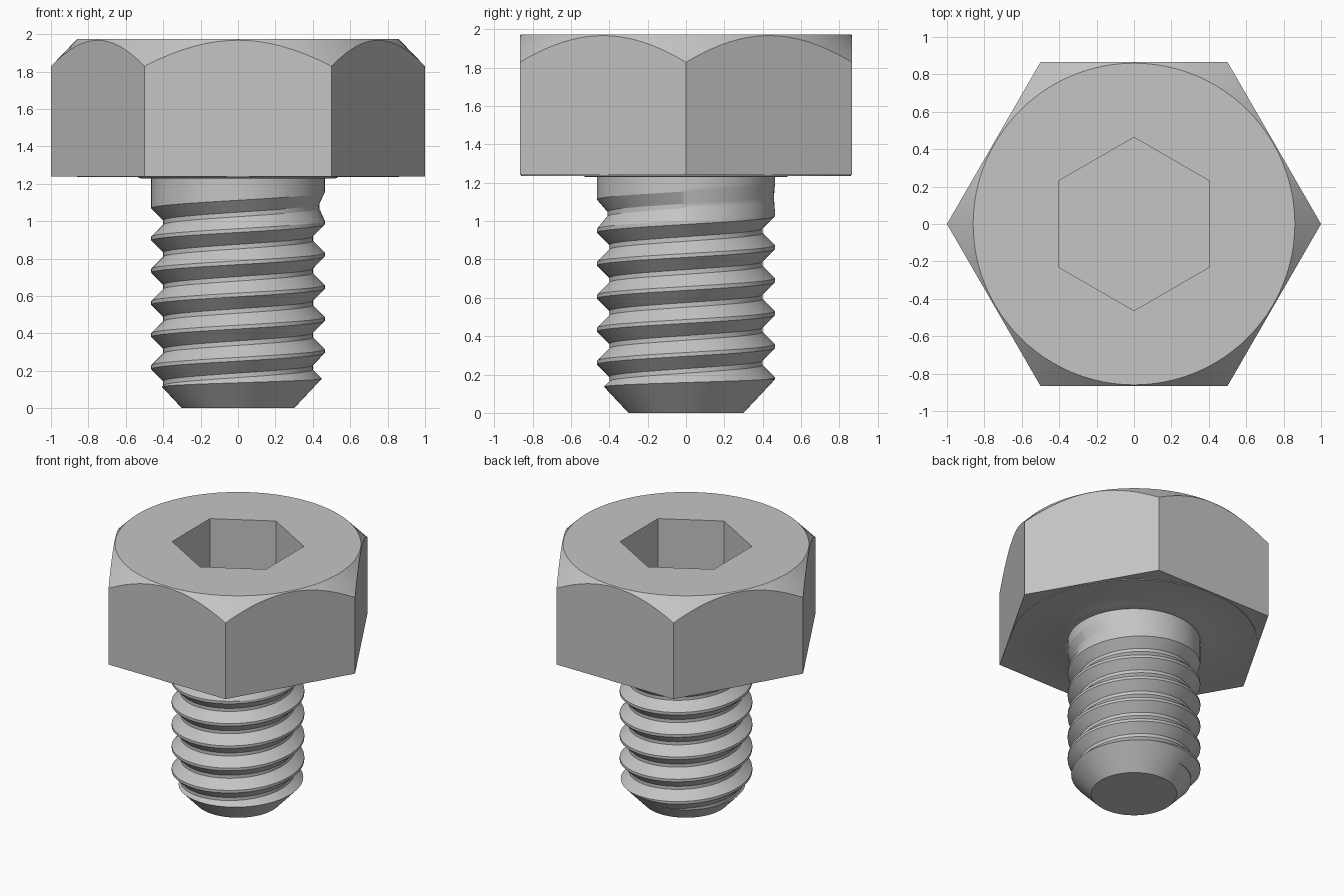
import bpy, bmesh
from math import pi, sin, cos, tau, radians

if "Cube" in bpy.data.objects:
    bpy.data.objects.remove(bpy.data.objects["Cube"], do_unlink=True)

N = 96                      # segments around the axis
HEAD_TOP, HEAD_BASE = 1.974, 1.24
MAJOR, MINOR, PITCH, CREST_Z = 0.464, 0.40, 0.172, 0.649

steel = bpy.data.materials.new("plain grey steel")
steel.use_nodes = True
steel.diffuse_color = (0.56, 0.56, 0.56, 1)
steel.node_tree.nodes["Principled BSDF"].inputs["Base Color"].default_value = steel.diffuse_color


def make_object(name, bm):
    bmesh.ops.recalc_face_normals(bm, faces=bm.faces[:])
    mesh = bpy.data.meshes.new(name)
    bm.to_mesh(mesh)
    bm.free()
    mesh.materials.append(steel)
    obj = bpy.data.objects.new(name, mesh)
    bpy.context.collection.objects.link(obj)
    return obj


def shade(obj):
    bpy.ops.object.select_all(action='DESELECT')
    obj.select_set(True)
    bpy.context.view_layer.objects.active = obj
    bpy.ops.object.shade_smooth_by_angle(angle=radians(25))


def stack(name, rings):
    """Bridge rings given as functions angle -> (radius, height), capping both ends."""
    bm = bmesh.new()
    loops = []
    for ring in rings:
        loop = []
        for i in range(N):
            a = tau * i / N
            r, z = ring(a)
            loop.append(bm.verts.new((r * cos(a), r * sin(a), z)))
        loops.append(loop)
    for low, high in zip(loops, loops[1:]):
        for i in range(N):
            j = (i + 1) % N
            bm.faces.new((low[i], low[j], high[j], high[i]))
    bm.faces.new(loops[0])
    bm.faces.new(loops[-1])
    return make_object(name, bm)


def circle(r, z):
    return lambda a: (r, z)


def hexagon(a, size, turn=0.0):
    return size * cos(pi / 6) / cos((a - turn) % (pi / 3) - pi / 6)


def socket(z):
    return lambda a: (hexagon(a, 0.463, pi / 6), z)


def chamfer_edge(a):
    r = hexagon(a, 1)
    return r, HEAD_TOP - 1.04 * (r - 0.86)


# Hex head: washer face, flats, conical chamfer and hex socket
head = stack("hex_head", [
    circle(0.45, 1.229), circle(0.52, 1.229), circle(0.535, 1.235),
    circle(0.86, 1.235), circle(0.86, HEAD_BASE),
    lambda a: (hexagon(a, 1), HEAD_BASE),
    chamfer_edge, circle(0.86, HEAD_TOP),
    socket(HEAD_TOP), socket(HEAD_TOP - 0.40),
])
shade(head)

# Threaded shank: a helical grid whose groove fades out below the head
bm = bmesh.new()
crest, root = 0.01, 0.012
profile = [(-crest, False), (crest, False),
           (PITCH / 2 - root, True), (PITCH / 2 + root, True)]
columns = []
for i in range(N):
    a = tau * i / N
    column = []
    for turn in range(-6, 6):
        base = CREST_Z + PITCH * (turn + i / N)
        fade = min(1, max(0, (1.13 - base - PITCH / 2) / 0.11))
        for offset, groove in profile:
            r = MAJOR - (MAJOR - MINOR) * fade * groove
            column.append(bm.verts.new((r * cos(a), r * sin(a), base + offset)))
    columns.append(column)
columns.append(columns[0][len(profile):])       # last column joins one turn up
for left, right in zip(columns, columns[1:]):
    for j in range(min(len(left), len(right)) - 1):
        bm.faces.new((left[j], right[j], right[j + 1], left[j + 1]))
low_pole = bm.verts.new((0, 0, -0.6))
high_pole = bm.verts.new((0, 0, 1.75))
for edge in [e for e in bm.edges if e.is_boundary]:
    v, w = edge.verts
    bm.faces.new((v, w, low_pole if v.co.z < 0.6 else high_pole))
shank = make_object("threaded_shank", bm)

# Trim the shank to length and cut its tapered tip
envelope = stack("shank_trim", [
    circle(0.30, 0), circle(0.60, 0.32), circle(0.60, 1.3)])
envelope.hide_render = True
trim = shank.modifiers.new("trim", 'BOOLEAN')
trim.operation = 'INTERSECT'
trim.solver = 'EXACT'
trim.object = envelope
bpy.context.view_layer.objects.active = shank
bpy.ops.object.modifier_apply(modifier="trim")
bpy.data.objects.remove(envelope, do_unlink=True)
shade(shank)
